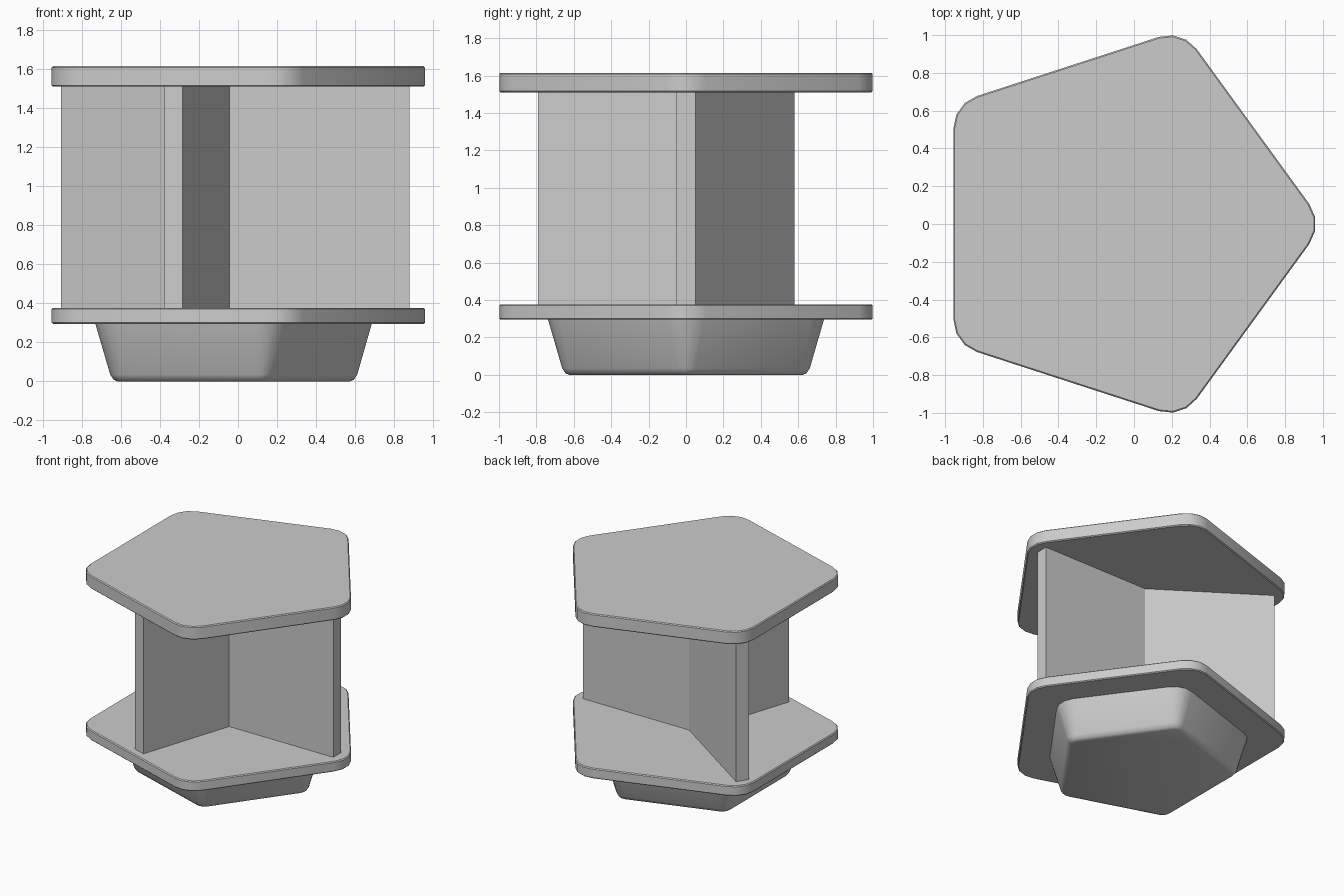
import bpy
import bmesh
from math import cos, sin, pi, radians

if "Cube" in bpy.data.objects:
    bpy.data.objects.remove(bpy.data.objects["Cube"])

CX = -0.079      # pentagon centre, offset so the bounding box is centred
SEGS = 3         # facets per rounded corner


def pentagon(apothem, r):
    """Regular pentagon pointing to +x with rounded corners."""
    reach = (apothem - r) / cos(pi / 5)
    pts = []
    for k in range(5):
        a = 2 * pi * k / 5
        for i in range(SEGS + 1):
            b = a - pi / 5 + 2 * pi / 5 * i / SEGS
            pts.append((CX + reach * cos(a) + r * cos(b),
                        reach * sin(a) + r * sin(b)))
    return pts


def loft(name, apothem, r, levels):
    """Stack of inset pentagons given as (z, inset), bottom to top."""
    bm = bmesh.new()
    rings = [[bm.verts.new((x, y, z)) for x, y in pentagon(apothem - d, r - d)]
             for z, d in levels]
    n = len(rings[0])
    for lo, hi in zip(rings, rings[1:]):
        for i in range(n):
            j = (i + 1) % n
            bm.faces.new((lo[i], lo[j], hi[j], hi[i]))
    bm.faces.new(rings[0][::-1])
    bm.faces.new(rings[-1])
    return finish(name, bm, True)


def finish(name, bm, smooth=False):
    bmesh.ops.recalc_face_normals(bm, faces=bm.faces)
    me = bpy.data.meshes.new(name)
    bm.to_mesh(me)
    bm.free()
    ob = bpy.data.objects.new(name, me)
    bpy.context.collection.objects.link(ob)
    if smooth:
        bpy.ops.object.select_all(action='DESELECT')
        ob.select_set(True)
        bpy.context.view_layer.objects.active = ob
        bpy.ops.object.shade_smooth_by_angle(angle=radians(40))
    return ob


def plate(name, z0, z1, b=0.007):
    loft(name, 0.877, 0.18, [(z0, b), (z0 + b, 0), (z1 - b, 0), (z1, b)])


# Tapered foot with a softened bottom edge
loft("tapered_foot", 0.652, 0.16,
     [(0, 0.115), (0.008, 0.094), (0.035, 0.076), (0.295, 0)])

# Bottom and top plates
plate("bottom_plate", 0.295, 0.377)
plate("top_plate", 1.51, 1.615)

# Three-armed wall: (angle in degrees, length), one Y-shaped outline extruded
arms = [(0, 0.959), (146, 0.964), (252, 0.816)]
HALF = 0.05
outline = []
for k, (deg, length) in enumerate(arms):
    a = radians(deg)
    b = radians(arms[(k + 1) % 3][0])
    for side in (-HALF, HALF):
        outline.append((CX + length * cos(a) - side * sin(a),
                        length * sin(a) + side * cos(a)))
    # inner corner between this arm and the next
    d = HALF / sin(((b - a) % (2 * pi)) / 2)
    m = a + ((b - a) % (2 * pi)) / 2
    outline.append((CX + d * cos(m), d * sin(m)))
bm = bmesh.new()
face = bm.faces.new([bm.verts.new((x, y, 0.377)) for x, y in outline])
ext = bmesh.ops.extrude_face_region(bm, geom=[face], use_keep_orig=True)
top = [v for v in ext["geom"] if isinstance(v, bmesh.types.BMVert)]
bmesh.ops.translate(bm, verts=top, vec=(0, 0, 1.51 - 0.377))
finish("three_arm_wall", bm)
